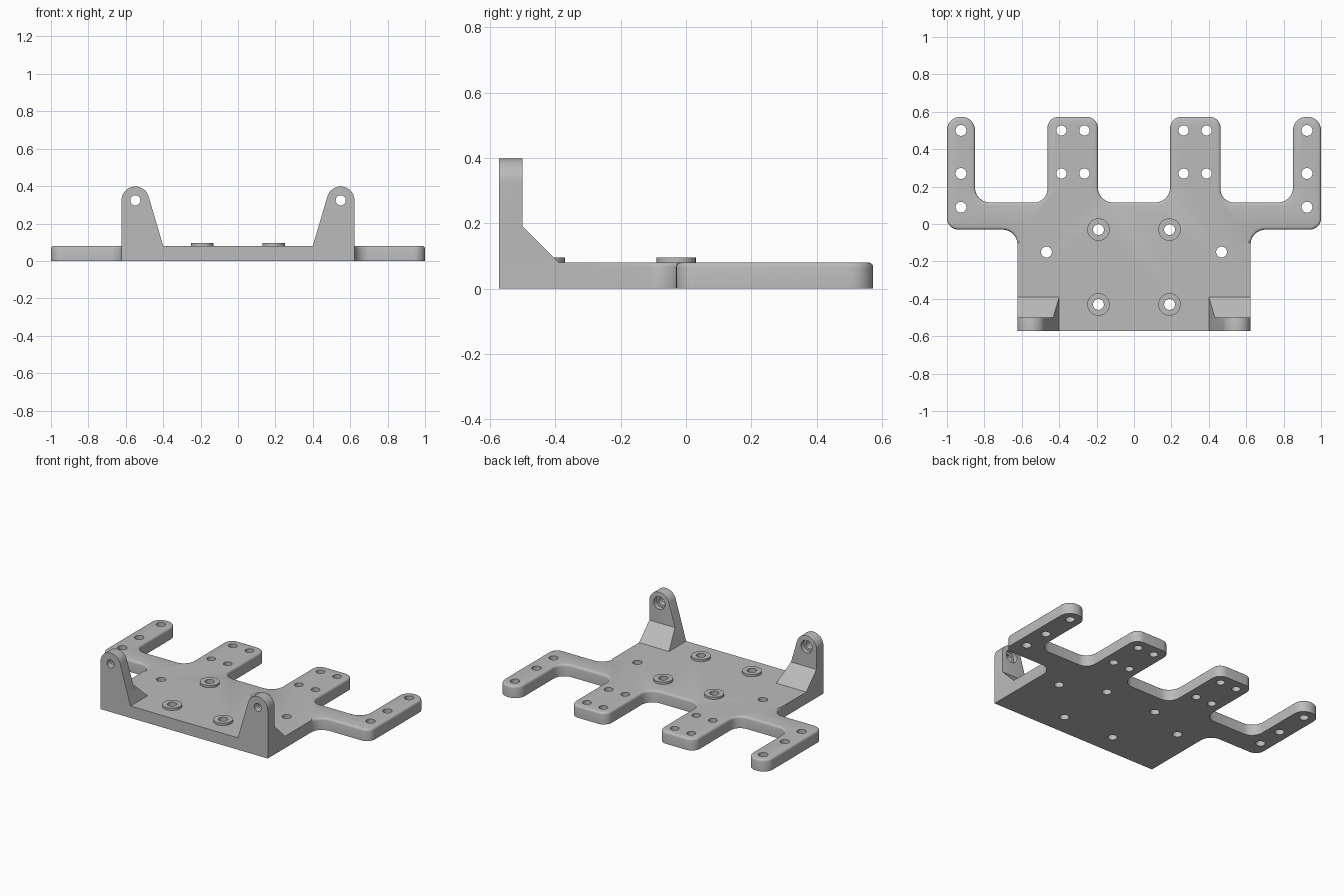
import bpy, bmesh, math
from mathutils import Vector, Matrix

cube = bpy.data.objects.get("Cube")
if cube:
    bpy.data.objects.remove(cube, do_unlink=True)

grey = bpy.data.materials.new("plain_grey")
grey.use_nodes = True
grey.diffuse_color = (0.5, 0.5, 0.5, 1)
grey.node_tree.nodes["Principled BSDF"].inputs["Base Color"].default_value = (0.5, 0.5, 0.5, 1)

TOP = 0.08       # plate thickness
FRONT = -0.573   # front face
BACK = 0.573     # ends of the arms
SIDE = 0.623     # half width of the body


def add_object(name, bm):
    bmesh.ops.recalc_face_normals(bm, faces=bm.faces[:])
    mesh = bpy.data.meshes.new(name)
    bm.to_mesh(mesh)
    bm.free()
    mesh.materials.append(grey)
    obj = bpy.data.objects.new(name, mesh)
    bpy.context.collection.objects.link(obj)
    return obj


def rounded(corners, steps=8):
    """Turn (x, y, radius) corners into an outline with filleted corners."""
    out = []
    for i, (x, y, r) in enumerate(corners):
        p = Vector((x, y))
        if r == 0:
            out.append(p)
            continue
        a = (Vector(corners[i - 1][:2]) - p).normalized()
        b = (Vector(corners[(i + 1) % len(corners)][:2]) - p).normalized()
        centre = p + (a + b) * r      # all corners are right angles
        for k in range(steps + 1):
            t = k / steps * math.pi / 2
            out.append(centre - b * r * math.cos(t) - a * r * math.sin(t))
    return out


def prism(name, outline, place, depth, edge_rule, width):
    """Extrude an outline and round the far edges picked by edge_rule."""
    bm = bmesh.new()
    near = [bm.verts.new(place(p)) for p in outline]
    face = bm.faces.new(near)
    res = bmesh.ops.extrude_face_region(bm, geom=[face], use_keep_orig=True)
    far = [v for v in res["geom"] if isinstance(v, bmesh.types.BMVert)]
    bmesh.ops.translate(bm, verts=far, vec=depth)
    bmesh.ops.recalc_face_normals(bm, faces=bm.faces[:])
    far_set = set(far)
    edges = [e for e in bm.edges
             if all(v in far_set and edge_rule(v.co) for v in e.verts)]
    bmesh.ops.bevel(bm, geom=edges, offset=width, segments=3, profile=0.5,
                    affect='EDGES', clamp_overlap=True)
    return add_object(name, bm)


def drill(obj, centres, radius, length, turn=Matrix()):
    """Cut round holes through an object."""
    bm = bmesh.new()
    for c in centres:
        bmesh.ops.create_cone(bm, cap_ends=True, segments=32, radius1=radius,
                              radius2=radius, depth=length,
                              matrix=Matrix.Translation(c) @ turn)
    cutter = add_object("hole_cutter", bm)
    cutter.hide_render = True
    mod = obj.modifiers.new("holes", 'BOOLEAN')
    mod.operation = 'DIFFERENCE'
    mod.solver = 'EXACT'
    mod.object = cutter
    bpy.context.view_layer.update()
    graph = bpy.context.evaluated_depsgraph_get()
    mesh = bpy.data.meshes.new_from_object(obj.evaluated_get(graph))
    obj.modifiers.clear()
    obj.data = mesh
    bpy.data.objects.remove(cutter, do_unlink=True)


def both_sides(points):
    return [Vector((s * x, y, 0)) for x, y in points for s in (1, -1)]


parts = []

# Base plate with two outer arms and two inner tabs
half = [(SIDE, FRONT, 0), (SIDE, -0.03, 0.08), (1, -0.03, 0.06),
        (1, BACK, 0.072), (0.85, BACK, 0.072), (0.85, 0.115, 0.08),
        (0.463, 0.115, 0.07), (0.463, BACK, 0.06), (0.193, BACK, 0.06),
        (0.193, 0.115, 0.08)]
corners = half + [(-x, y, r) for x, y, r in reversed(half)]
plate = prism("base_plate", rounded(corners), lambda p: (p.x, p.y, 0),
              (0, 0, TOP), lambda co: co.y > -0.12, 0.014)
boss_points = both_sides([(0.19, -0.03), (0.19, -0.43)])
arm_points = both_sides([(0.925, 0.5), (0.925, 0.27), (0.925, 0.09), (0.468, -0.15)])
tab_points = both_sides([(x, y) for x in (0.265, 0.388) for y in (0.5, 0.27)])
drill(plate, arm_points + boss_points, 0.029, 1)
drill(plate, tab_points, 0.027, 1)
parts.append(plate)

# Raised rings around the four mounting holes
for i, c in enumerate(boss_points):
    bm = bmesh.new()
    bmesh.ops.create_cone(bm, cap_ends=True, segments=40, radius1=0.06, radius2=0.06,
                          depth=0.015, matrix=Matrix.Translation(c + Vector((0, 0, TOP + 0.0075))))
    ring = add_object(f"mounting_ring_{i + 1}", bm)
    drill(ring, [c], 0.029, 1)
    parts.append(ring)

# Upright lugs with a pin hole, a recess behind it and a sloped gusset
EYE_X, EYE_Z, EYE_R = 0.549, 0.324, 0.074
BEND = 0.19
LUG_BACK = -0.5
FOOT = 0.4
slope = 0.293    # sideways lean of the inner edge
lean = math.atan(slope)
arc = [Vector((EYE_X + EYE_R * math.cos(t), EYE_Z + EYE_R * math.sin(t)))
       for t in [k / 20 * (math.pi - lean) for k in range(21)]]
bend_x = FOOT + (BEND - TOP) * slope
lug_outline = ([Vector((FOOT, TOP)), Vector((SIDE, TOP)), Vector((SIDE, BEND))]
               + arc + [Vector((bend_x, BEND))])
across = Matrix.Rotation(math.pi / 2, 4, 'X')
for side, s in (("left", 1), ("right", -1)):
    lug = prism(f"{side}_lug", lug_outline, lambda p: (s * p.x, FRONT, p.y),
                (0, LUG_BACK - FRONT, 0), lambda co: co.z > BEND - 0.001, 0.012)
    drill(lug, [Vector((s * EYE_X, FRONT, EYE_Z))], 0.027, 1, across)
    drill(lug, [Vector((s * EYE_X, LUG_BACK, EYE_Z))], 0.042, 0.06, across)
    parts.append(lug)

    bm = bmesh.new()
    toe = LUG_BACK + BEND - TOP
    for x0, y, z in ((FOOT, LUG_BACK, TOP), (FOOT, toe, TOP), (bend_x, LUG_BACK, BEND)):
        for x in (x0, SIDE):
            bm.verts.new((s * x, y, z))
    bmesh.ops.convex_hull(bm, input=bm.verts[:])
    parts.append(add_object(f"{side}_gusset", bm))

# Smooth the rounded faces and keep hard edges crisp
bpy.ops.object.select_all(action='DESELECT')
for obj in parts:
    obj.select_set(True)
bpy.context.view_layer.objects.active = plate
bpy.ops.object.shade_smooth_by_angle(angle=math.radians(35))
